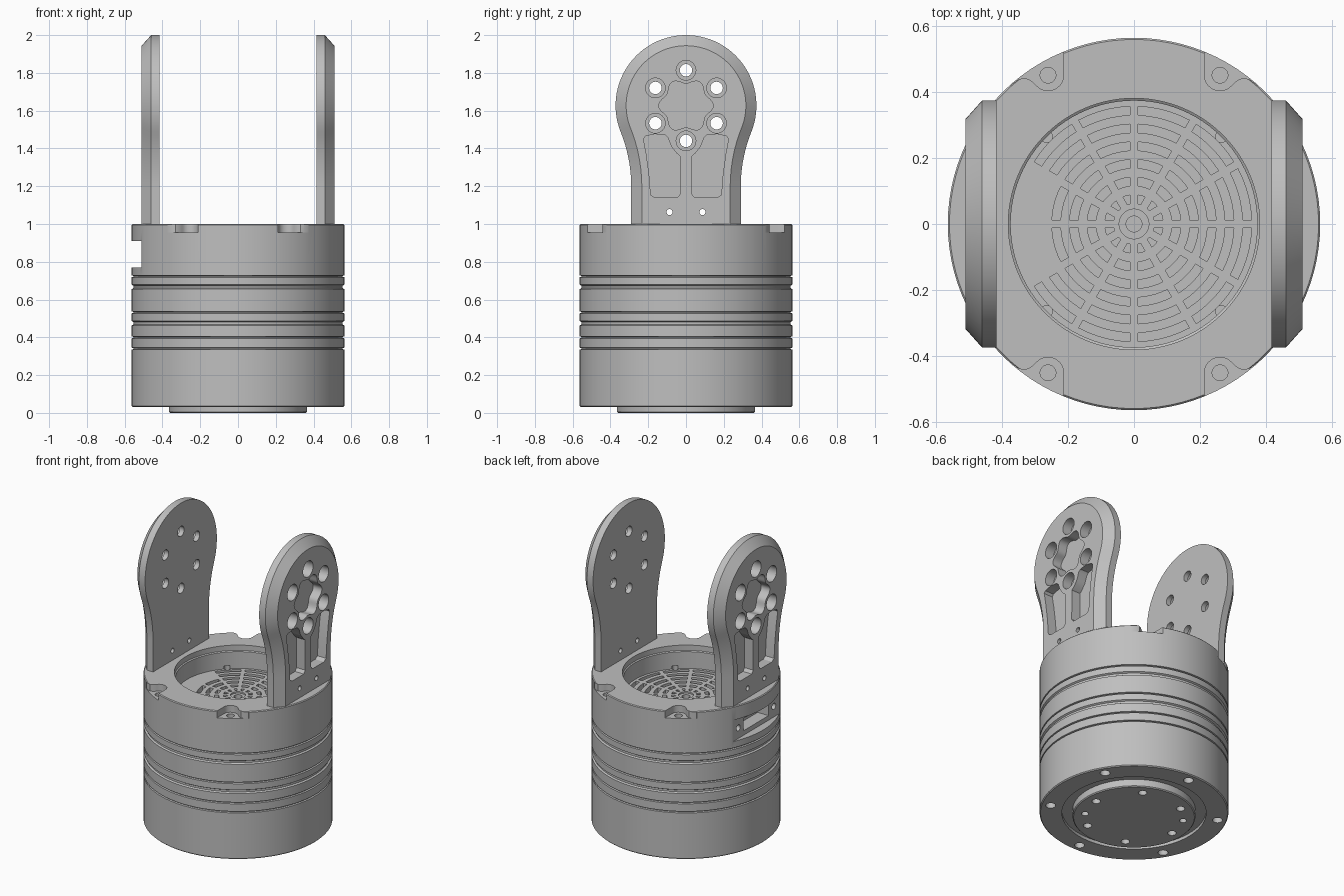
import bpy, bmesh
from math import sin, cos, pi, radians, sqrt, asin

if "Cube" in bpy.data.objects:
    bpy.data.objects.remove(bpy.data.objects["Cube"])

grey = bpy.data.materials.new("machined_grey")
grey.use_nodes = True
GREY = (0.52, 0.52, 0.52, 1)
grey.diffuse_color = GREY
grey.node_tree.nodes["Principled BSDF"].inputs["Base Color"].default_value = GREY


def loft(bm, loops):
    """Closed solid through a list of matching point loops."""
    rows = [[bm.verts.new(p) for p in loop] for loop in loops]
    n = len(rows[0])
    for a, b in zip(rows, rows[1:]):
        for i in range(n):
            j = (i + 1) % n
            bm.faces.new((a[i], a[j], b[j], b[i]))
    bm.faces.new(rows[0][::-1])
    bm.faces.new(rows[-1])


def prism_z(bm, pts, lo, hi):
    loft(bm, [[(x, y, z) for x, y in pts] for z in (lo, hi)])


def prism_x(bm, pts, lo, hi):
    loft(bm, [[(x, y, z) for y, z in pts] for x in (lo, hi)])


def circle(cx, cy, r, n=32):
    return [(cx + r * cos(2 * pi * i / n), cy + r * sin(2 * pi * i / n)) for i in range(n)]


def arc(cx, cy, r, a0, a1, n):
    return [(cx + r * cos(a0 + (a1 - a0) * i / n), cy + r * sin(a0 + (a1 - a0) * i / n))
            for i in range(n + 1)]


def make(name, bm):
    bmesh.ops.recalc_face_normals(bm, faces=bm.faces)
    mesh = bpy.data.meshes.new(name)
    bm.to_mesh(mesh)
    bm.free()
    mesh.materials.append(grey)
    obj = bpy.data.objects.new(name, mesh)
    bpy.context.scene.collection.objects.link(obj)
    return obj


def cut(obj, bm):
    """Subtract the solids in bm from obj."""
    cutter = make("cutter", bm)
    cutter.hide_render = True
    mod = obj.modifiers.new("cut", "BOOLEAN")
    mod.operation, mod.solver, mod.object = "DIFFERENCE", "EXACT", cutter
    dg = bpy.context.evaluated_depsgraph_get()
    mesh = bpy.data.meshes.new_from_object(obj.evaluated_get(dg))
    obj.modifiers.clear()
    obj.data = mesh
    bpy.data.objects.remove(cutter)


def smooth(obj):
    bpy.ops.object.select_all(action="DESELECT")
    obj.select_set(True)
    bpy.context.view_layer.objects.active = obj
    bpy.ops.object.shade_smooth_by_angle(angle=radians(25))


# Housing: turned profile with bottom boss, grooved wall and open top well
R, FLOOR = 0.563, 0.85
profile = [(0, 0), (0.36, 0), (0.366, 0.006), (0.366, 0.05), (0.43, 0.05), (0.43, 0.03),
           (R - 0.006, 0.03), (R, 0.036)]
for z in (0.34, 0.40, 0.475, 0.532, 0.667, 0.723):
    w = 0.012 if z in (0.475, 0.667) else 0.005
    profile += [(R, z - w), (R - 0.01, z - w / 2), (R - 0.01, z + w / 2), (R, z + w)]
profile += [(R, 0.995), (R - 0.005, 1), (0.38, 1), (0.38, 0.965), (0.373, 0.96),
            (0.373, FLOOR), (0, FLOOR)]
bm = bmesh.new()
chain = [bm.verts.new((r, 0, z)) for r, z in profile]
edges = [bm.edges.new(pair) for pair in zip(chain, chain[1:])]
bmesh.ops.spin(bm, geom=chain + edges, cent=(0, 0, 0), axis=(0, 0, 1), angle=2 * pi, steps=96)
bmesh.ops.remove_doubles(bm, verts=bm.verts, dist=1e-5)
housing = make("housing", bm)

# Vent slots in the well floor, and the hub
bm = bmesh.new()
for ring in range(6):
    r0 = 0.062 + 0.0535 * ring
    r1 = r0 + 0.026
    for k in range(12):
        if ring > 3 and k in (5, 6):
            continue
        a0, a1 = k * pi / 6, (k + 1) * pi / 6
        g0, g1 = 0.012 / r0, 0.012 / r1
        pts = arc(0, 0, r0, a0 + g0, a1 - g0, 5) + arc(0, 0, r1, a1 - g1, a0 + g1, 5)
        prism_z(bm, pts, FLOOR - 0.04, FLOOR + 0.02)
prism_z(bm, circle(0, 0, 0.045), FLOOR - 0.01, FLOOR + 0.02)
cut(housing, bm)

# Rim notches, underside holes and the flat seat for the side socket
bm = bmesh.new()
notch = [(0.213, 0.62), (0.213, 0.45)] + arc(0.26, 0.45, 0.047, radians(195), radians(320), 10)
notch += [(0.313, 0.435), (0.33, 0.442), (0.35, 0.437), (0.372, 0.42), (0.5, 0.5)]
for sx in (1, -1):
    for sy in (1, -1):
        prism_z(bm, [(sx * x, sy * y) for x, y in notch], 0.955, 1.05)
        prism_z(bm, circle(sx * 0.264, sy * 0.264, 0.018, 16), FLOOR - 0.03, FLOOR + 0.02)
for k in range(6):
    a, b = k * pi / 3, k * pi / 3 + pi / 6
    prism_z(bm, circle(0.295 * cos(a), 0.295 * sin(a), 0.026, 20), -0.05, 0.06)
    prism_z(bm, circle(0.505 * cos(b), 0.505 * sin(b), 0.03, 20), -0.05, 0.1)
for a in (radians(148), radians(328)):
    prism_z(bm, circle(0.295 * cos(a), 0.295 * sin(a), 0.022, 20), -0.05, 0.06)
prism_x(bm, [(-0.3, 0.77), (0.3, 0.77), (0.3, 0.91), (-0.3, 0.91)], -0.7, -0.51)
cut(housing, bm)

# Screw holes in the notches, socket window with its two screws, hub hole
bm = bmesh.new()
for sx in (1, -1):
    for sy in (1, -1):
        prism_z(bm, circle(sx * 0.26, sy * 0.45, 0.024, 20), 0.89, 0.98)
prism_x(bm, [(-0.13, 0.80), (0.13, 0.80), (0.13, 0.88), (-0.13, 0.88)], -0.6, -0.43)
for y in (-0.185, 0.185):
    prism_x(bm, circle(y, 0.84, 0.02, 16), -0.6, -0.46)
prism_z(bm, circle(0, 0, 0.024), FLOOR - 0.05, FLOOR + 0.02)
cut(housing, bm)
smooth(housing)

# Side brackets: round head flowing into a narrower foot
HEAD_Z, HEAD_R, FOOT, FILLET = 1.627, 0.373, 0.29, 0.78


def bracket_outline(d):
    r, foot, f = HEAD_R - d, FOOT - d, FILLET + d
    h = sqrt((r + f) ** 2 - (foot + f) ** 2)
    t = asin(h / (r + f))
    side = [(foot, 0.997)] + arc(foot + f, HEAD_Z - h, f, pi, pi - t, 12)
    head = arc(0, HEAD_Z, r, -t, pi + t, 56)[1:-1]
    return side + head + [(-y, z) for y, z in reversed(side)]


pocket = [(-0.225, 1.45), (-0.215, 1.465), (-0.165, 1.476), (-0.11, 1.47), (-0.095, 1.455),
          (-0.078, 1.41), (-0.05, 1.375), (-0.032, 1.36), (-0.03, 1.16), (-0.045, 1.14),
          (-0.165, 1.14), (-0.187, 1.155), (-0.195, 1.26), (-0.21, 1.37)]
star = []
for i in range(72):
    a = 2 * pi * i / 72
    r = 0.13 + 0.014 * cos(6 * a)
    star.append((r * cos(a), HEAD_Z + r * sin(a)))
bolts = [(0.187 * cos(a), HEAD_Z + 0.187 * sin(a)) for a in [pi / 6 + k * pi / 3 for k in range(6)]]

for name, s in (("left_bracket", 1), ("right_bracket", -1)):
    bm = bmesh.new()
    loft(bm, [[(s * x, y, z) for y, z in bracket_outline(d)]
              for x, d in ((0.415, 0), (0.46, 0), (0.51, 0.056))])
    bracket = make(name, bm)
    # Lightening pockets and bolt counterbores on the outer face
    bm = bmesh.new()
    for shape in [star, pocket, [(-y, z) for y, z in pocket]] + [circle(y, z, 0.052) for y, z in bolts]:
        prism_x(bm, shape, s * 0.447, s * 0.6)
    cut(bracket, bm)
    # Through holes
    bm = bmesh.new()
    for y, z in bolts:
        prism_x(bm, circle(y, z, 0.033, 24), s * 0.38, s * 0.6)
    for y in (-0.087, 0.087):
        prism_x(bm, circle(y, 1.063, 0.016, 16), s * 0.38, s * 0.6)
    cut(bracket, bm)
    smooth(bracket)
